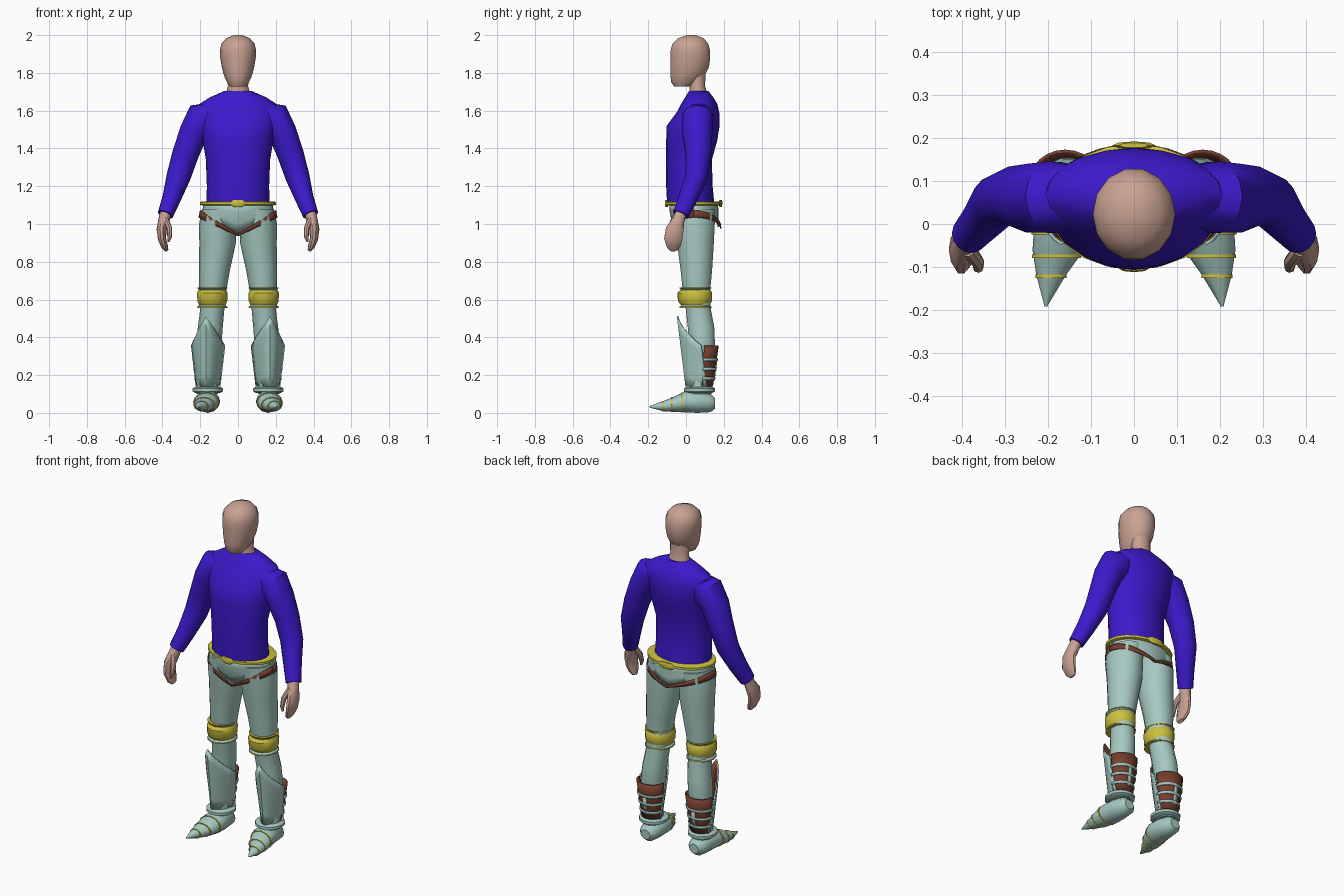
import bpy, math
from mathutils import Vector

if "Cube" in bpy.data.objects:
    bpy.data.objects.remove(bpy.data.objects["Cube"])


def material(name, rgb):
    m = bpy.data.materials.new(name)
    m.diffuse_color = (*rgb, 1)
    m.use_nodes = True
    m.node_tree.nodes["Principled BSDF"].inputs["Base Color"].default_value = m.diffuse_color
    return m


SKIN = material("skin", (0.58, 0.36, 0.29))
BLUE = material("shirt_blue", (0.045, 0.01, 0.6))
PALE = material("pale_steel", (0.38, 0.58, 0.53))
GOLD = material("gold", (0.6, 0.53, 0.05))
BROWN = material("leather", (0.18, 0.05, 0.028))
X, Z = Vector((1, 0, 0)), Vector((0, 0, 1))
FORWARD = Vector((0, -1, 0))


def make(name, verts, faces, mat, mirror=False, angle=40):
    me = bpy.data.meshes.new(name)
    me.from_pydata(verts, [], faces)
    me.materials.append(mat)
    me.polygons.foreach_set("use_smooth", [True] * len(me.polygons))
    me.set_sharp_from_angle(angle=math.radians(angle))
    ob = bpy.data.objects.new(name, me)
    bpy.context.collection.objects.link(ob)
    if mirror:
        ob.modifiers.new("mirror", "MIRROR").use_mirror_merge = False
    return ob


def loft(name, rings, mat, axis=None, n=14, mirror=False):
    """Skin elliptical rings (x, y, z, r1, r2); rings follow the path unless axis is given."""
    c = [Vector(r[:3]) for r in rings]
    verts, faces = [], []
    for i, r in enumerate(rings):
        t = axis or (c[min(i + 1, len(c) - 1)] - c[max(i - 1, 0)]).normalized()
        u = (X - t * X.dot(t)).normalized()
        v = t.cross(u)
        for k in range(n):
            a = 2 * math.pi * k / n
            verts.append(c[i] + u * r[3] * math.cos(a) + v * r[4] * math.sin(a))
    for i in range(len(rings) - 1):
        for k in range(n):
            a, b = i * n + k, i * n + (k + 1) % n
            faces.append((a, b, b + n, a + n))
    faces += [tuple(range(n))[::-1], tuple(range(len(verts) - n, len(verts)))]
    if axis is Z and c[0].z > c[-1].z:
        faces = [f[::-1] for f in faces]
    return make(name, verts, faces, mat, mirror)


def patch(name, f, ns, nt, mat, thick=0.006, mirror=False, angle=40):
    """Grid surface f(s, t), s and t in 0..1, given a little thickness."""
    verts = [f(i / ns, j / nt) for j in range(nt + 1) for i in range(ns + 1)]
    w = ns + 1
    faces = [(j * w + i, j * w + i + 1, (j + 1) * w + i + 1, (j + 1) * w + i)
             for j in range(nt) for i in range(ns)]
    ob = make(name, verts, faces, mat, mirror, angle)
    sol = ob.modifiers.new("thickness", "SOLIDIFY")
    sol.thickness = thick
    return ob


# Head and neck
loft("head", [(0, -.02, 1.728, .042, .045), (0, -.005, 1.75, .058, .075), (0, .008, 1.785, .074, .093),
              (0, .019, 1.83, .086, .105), (0, .023, 1.88, .094, .108), (0, .023, 1.92, .096, .107),
              (0, .023, 1.955, .088, .097), (0, .026, 1.983, .063, .07), (0, .028, 2.0, .022, .025)], SKIN, Z)
loft("neck", [(0, .07, 1.64, .085, .06), (0, .065, 1.69, .064, .05), (0, .06, 1.73, .054, .042),
              (0, .055, 1.80, .056, .05)], SKIN, Z)

# Shirt body and sleeves
loft("shirt_body", [(0, .025, 1.105, .167, .125), (0, .018, 1.2, .165, .123), (0, .015, 1.34, .17, .122),
                    (0, .03, 1.44, .187, .135), (0, .038, 1.52, .2, .14), (0, .063, 1.59, .215, .113),
                    (0, .07, 1.635, .205, .096), (0, .07, 1.67, .15, .075), (0, .068, 1.703, .075, .052)],
     BLUE, Z, n=20)
loft("sleeve", [(.12, .065, 1.60, .05, .07), (.185, .062, 1.56, .095, .085), (.235, .06, 1.485, .076, .082),
                (.278, .065, 1.37, .07, .07), (.315, .055, 1.25, .064, .06), (.35, .012, 1.14, .05, .052),
                (.384, -.027, 1.05, .042, .044)], BLUE, mirror=True)

# Hands
loft("hand", [(.38, -.022, 1.07, .03, .03), (.392, -.04, 1.02, .03, .034), (.405, -.06, .97, .026, .05),
              (.402, -.068, .92, .022, .05), (.388, -.065, .88, .018, .038), (.378, -.06, .86, .01, .02)],
     SKIN, n=10, mirror=True)
loft("thumb", [(.385, -.06, 1.025, .018, .018), (.363, -.088, .975, .015, .016),
               (.362, -.102, .93, .012, .012), (.368, -.105, .905, .005, .006)], SKIN, n=8, mirror=True)

# Legs
loft("leg", [(.1, .042, 1.08, .09, .115), (.107, .045, 1.0, .099, .11), (.108, .05, .9, .097, .1),
             (.125, .055, .75, .081, .085), (.133, .055, .65, .072, .075), (.136, .065, .55, .064, .068),
             (.147, .08, .45, .066, .072), (.155, .085, .36, .068, .07), (.162, .08, .2, .055, .057),
             (.163, .075, .1, .056, .062)], PALE, Z, mirror=True)


# Pelvis guard with a V-shaped lower edge and leather trim
def hem(a):
    side = abs(math.cos(a))
    low = .945 if math.sin(a) < 0 else .985
    return low + (1.068 - low) * side


def pelvis_point(a, z, grow=0.0):
    k = (1.115 - z) / .18
    front = math.sin(a) < 0
    rx = .18 + .018 * min(1, 2 * k) + grow
    ry = (.13 - .045 * k * k if front else .13 + .005 * k) + grow
    return Vector((rx * math.cos(a), .04 + ry * math.sin(a), z))


def pelvis(s, t):
    a = 2 * math.pi * s
    return pelvis_point(a, hem(a) + (1.115 - hem(a)) * t)


def trim(s, t):
    a = 2 * math.pi * s
    h = hem(a)
    return pelvis_point(a, h + .004 - (.012 + .026 * abs(math.cos(a))) * t, .007)


patch("pelvis_guard", pelvis, 32, 3, PALE)
patch("pelvis_trim", trim, 32, 1, BROWN)

# Belt with front and back clasps
loft("belt", [(0, .04, z, .202 - d, .146 - d) for z, d in ((1.098, .012), (1.102, 0), (1.116, 0), (1.12, .012))],
     GOLD, Z, n=20)
for name, y, w in (("belt_buckle", -.103, .036), ("belt_back_clasp", .183, .05)):
    loft(name, [(0, y, 1.09, w * .6, .006), (0, y, 1.1, w, .009), (0, y, 1.118, w, .009),
                (0, y, 1.127, w * .7, .006)], GOLD, Z, n=8)

# Knee guards with flared trims
loft("knee_guard", [(.136, .048, .572, .07, .076), (.136, .047, .592, .079, .09), (.136, .047, .635, .081, .092),
                    (.136, .05, .65, .073, .08)], GOLD, Z, n=12, mirror=True)
for name, z, d in (("knee_upper", .655, 1), ("knee_lower", .566, -1)):
    loft(name + "_flare", [(.136, .05, z - .006 * d, .068, .074), (.136, .05, z + .004 * d, .078, .085)],
         PALE, Z, mirror=True)
    loft(name + "_trim", [(.136, .05, z + .004 * d, .079, .087), (.136, .05, z + .010 * d, .08, .088)],
         GOLD, Z, mirror=True)


# Pointed shin plates with chevrons
def shin(q, z, out=0.0):
    k = (z - .14) / .22
    half = .058 + .026 * min(k, 1)
    y = .005 - .027 * k + .105 * abs(q) ** 1.7
    return Vector((.158 + .012 * (1 - abs(q)) + q * half, y - out, z))


def shin_plate(s, t):
    q = 2 * s - 1
    return shin(q, .14 + (.372 - .155 * abs(q)) * t)


def chevron(top, thick):
    def f(s, t):
        q = (2 * s - 1) * .72
        return shin(q, top - .15 * abs(q) - thick * (1 - t), .006)
    return f


plate = patch("shin_plate", shin_plate, 10, 6, PALE, .008, True, 30)
plate.data.materials.append(BROWN)
plate.modifiers["thickness"].material_offset = 1
plate.modifiers["thickness"].offset = 1
for name, top, thick in (("upper", .44, .075), ("lower", .335, .055)):
    patch("shin_chevron_" + name, chevron(top, thick), 8, 1, GOLD, .005, True, 30)


# Leather calf wraps with straps
def wrap(z0, z1, a0=0.0, a1=math.pi, grow=0.0):
    def f(s, t):
        a, z = a0 + (a1 - a0) * s, z0 + (z1 - z0) * t
        k = (z - .14) / .215
        return Vector((.16 + (.06 + .024 * k + grow) * math.cos(a),
                       .085 + .012 * k + (.058 + .018 * k + grow) * math.sin(a), z))
    return f


patch("calf_wrap", wrap(.14, .355), 12, 3, BROWN, .008, True)
for i, z in enumerate((.175, .225, .275)):
    patch(f"calf_strap_{i + 1}", wrap(z, z + .014, grow=.006), 12, 1, PALE, .006, True)
patch("calf_strap_back", wrap(.17, .28, 1.42, 1.72, .004), 2, 1, PALE, .006, True)

# Feet: pointed shoes with gold bands and ankle collars
loft("shoe", [(.16, .153, .05, .03, .028), (.16, .13, .052, .052, .048), (.16, .06, .06, .062, .06),
              (.163, .0, .06, .069, .057), (.176, -.06, .046, .06, .041), (.193, -.12, .036, .034, .027),
              (.205, -.192, .032, .003, .004)], PALE, FORWARD, n=12, mirror=True)
for i, (x, y, z, rx, rz) in enumerate(((.168, -.02, .056, .07, .053), (.18, -.075, .044, .057, .039),
                                       (.193, -.122, .036, .036, .028))):
    loft(f"shoe_band_{i + 1}", [(x, y + .004, z, rx, rz), (x, y - .004, z, rx, rz)], GOLD, FORWARD, n=12, mirror=True)
loft("ankle_collar", [(.16, .072, z, .08 - d, .084 - d) for z, d in
                      ((.106, .014), (.114, 0), (.13, 0), (.138, .014))], PALE, Z, mirror=True)
